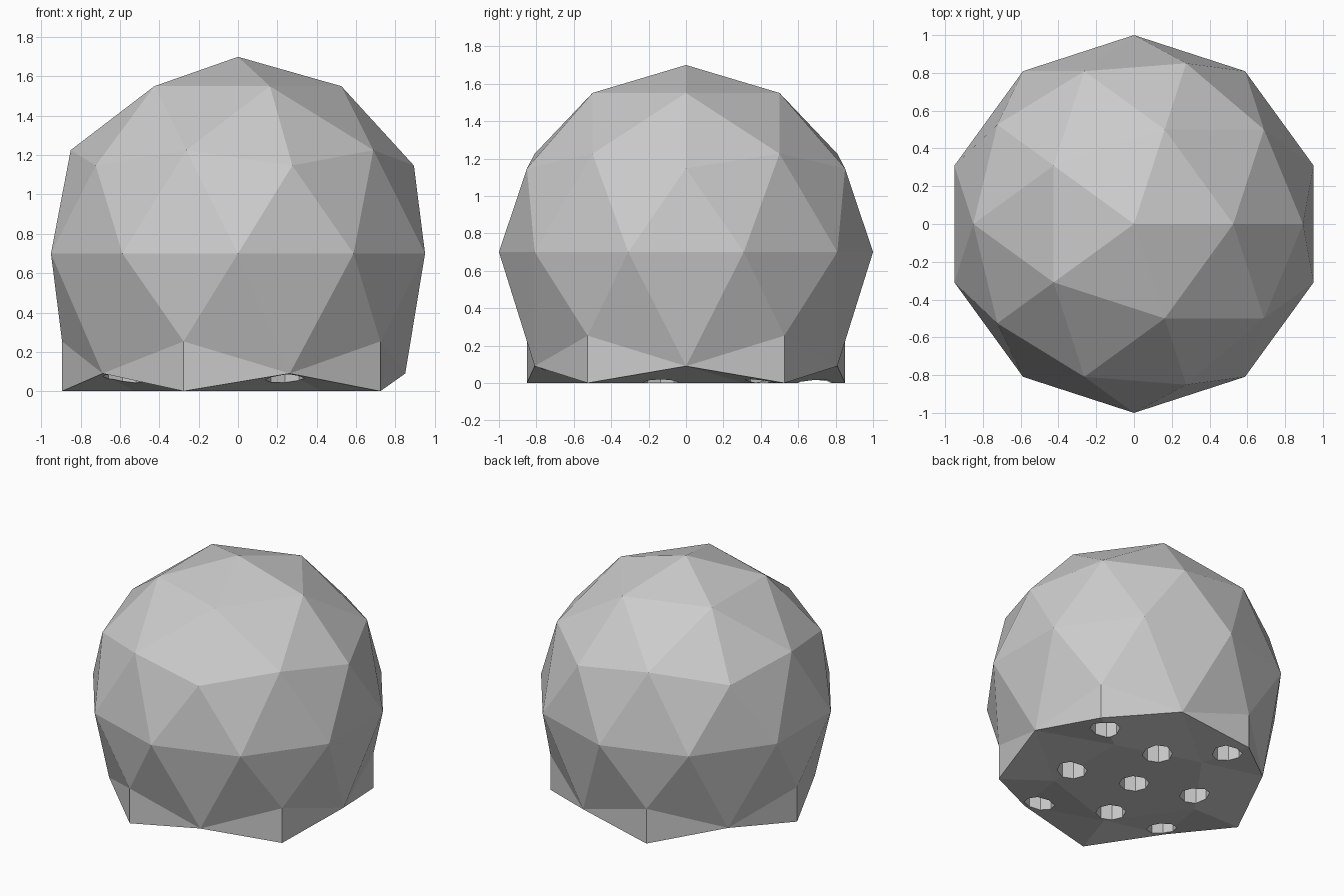
import bpy, bmesh
from mathutils import Matrix, Vector
from math import radians

if "Cube" in bpy.data.objects:
    bpy.data.objects.remove(bpy.data.objects["Cube"])

CENTRE_Z = 0.7

def add_object(name, bm):
    mesh = bpy.data.meshes.new(name)
    bm.to_mesh(mesh)
    bm.free()
    obj = bpy.data.objects.new(name, mesh)
    bpy.context.collection.objects.link(obj)
    return obj

# Faceted ball with its underside flattened into a five-cornered foot
bm = bmesh.new()
bmesh.ops.create_icosphere(bm, subdivisions=2, radius=1,
                           matrix=Matrix.Translation((0, 0, CENTRE_Z)))
corners = [v for v in bm.verts if 0.22 < v.co.z < 0.28]
arches = [v for v in bm.verts if 0.14 < v.co.z < 0.2]
under = [v for v in bm.verts if v.co.z < 0]
for v in under:
    v.co.z = 0
for v in arches:
    v.co.z = 0.09

# Drop every corner straight down to the ground
for c in corners:
    foot = bm.verts.new((c.co.x, c.co.y, 0))
    for f in [f for f in c.link_faces if any(v in under for v in f.verts)]:
        ring = next(v for v in f.verts if v in under)
        arch = next(v for v in f.verts if v in arches)
        bm.faces.remove(f)
        bm.faces.new((foot, ring, arch))
        bm.faces.new((c, arch, foot))
# remove the old inner edges left without faces
bmesh.ops.delete(bm, geom=[e for e in bm.edges if not e.link_faces], context='EDGES')
bmesh.ops.recalc_face_normals(bm, faces=bm.faces)
ball = add_object("faceted_ball", bm)

# Nine eight-sided holes bored up from below
cut = bmesh.new()
turn = Matrix.Rotation(radians(-18), 4, 'Z')
depth = 0.3
for u, rows in ((-0.43, 0.58), (0, 0.41), (0.44, 0.58)):
    for v in (-rows, 0, rows):
        pos = turn @ Vector((u, v, depth / 2 - 0.1))
        bmesh.ops.create_cone(cut, cap_ends=True, segments=8, radius1=0.1,
                              radius2=0.1, depth=depth + 0.2,
                              matrix=Matrix.Translation(pos))
cutter = add_object("hole_cutter", cut)
cutter.hide_render = True
cutter.display_type = 'WIRE'

mod = ball.modifiers.new("holes", 'BOOLEAN')
mod.operation = 'DIFFERENCE'
mod.solver = 'EXACT'
mod.object = cutter
